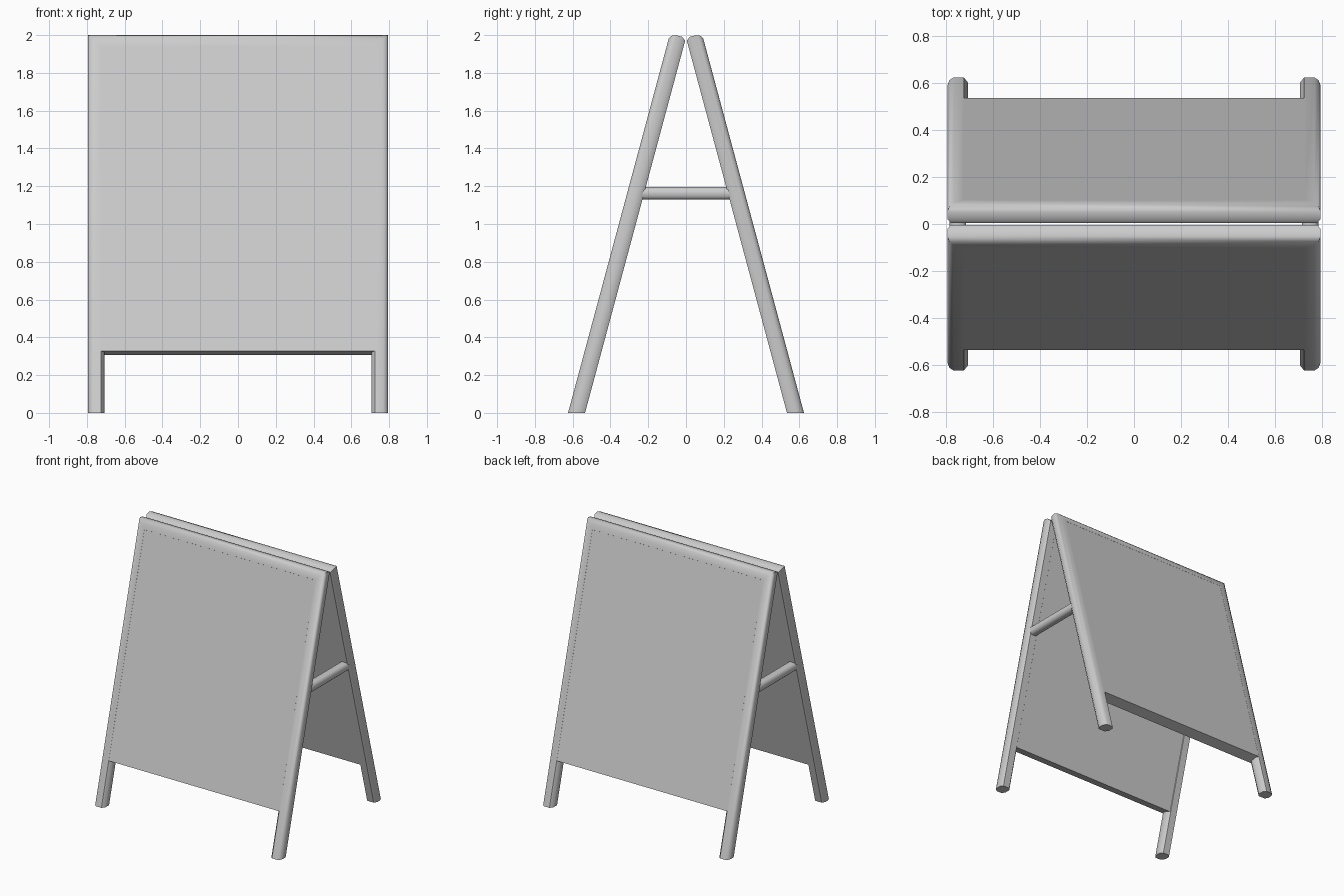
import bpy, bmesh, math

if "Cube" in bpy.data.objects:
    bpy.data.objects.remove(bpy.data.objects["Cube"])

TILT = math.atan(0.269)
SN, CS = math.sin(TILT), math.cos(TILT)
TOP_Y, TOP_Z = -0.054, 1.9535      # centre line of the top rail
HALF_X = 0.75                      # centre line of the legs

# tube cross-section: (outward from board centre, towards viewer)
TUBE = [(0.045, -0.022), (0.045, 0.010), (0.036, 0.032), (0.018, 0.0435),
        (-0.025, 0.0435), (-0.043, 0.022), (-0.043, -0.022),
        (-0.025, -0.0435), (0.030, -0.0435)]


def place(x, t, b, s):
    """Point on the leaning board: t down the slope, b out of its face; s=-1 is the back."""
    y = TOP_Y - t * SN - b * CS
    z = TOP_Z - t * CS + b * SN
    return (s * x, s * y, z)


def make(name, bm, angle=50):
    bmesh.ops.recalc_face_normals(bm, faces=bm.faces)
    me = bpy.data.meshes.new(name)
    bm.to_mesh(me)
    bm.free()
    ob = bpy.data.objects.new(name, me)
    bpy.context.collection.objects.link(ob)
    bpy.ops.object.select_all(action='DESELECT')
    ob.select_set(True)
    bpy.context.view_layer.objects.active = ob
    bpy.ops.object.shade_smooth_by_angle(angle=math.radians(angle))
    return ob


def skin(name, rings):
    bm = bmesh.new()
    loops = [[bm.verts.new(p) for p in r] for r in rings]
    n = len(loops[0])
    for a, b in zip(loops, loops[1:]):
        for i in range(n):
            j = (i + 1) % n
            bm.faces.new((a[i], a[j], b[j], b[i]))
    bm.faces.new(loops[0])
    bm.faces.new(loops[-1])
    return make(name, bm)


for side, s in (("front", 1), ("back", -1)):
    # legs and top rail as one mitred tube, feet cut level with the ground
    def foot(k):
        return [place(k * (HALF_X + a), (TOP_Z + b * SN) / CS, b, s) for a, b in TUBE]

    def corner(k):
        return [place(k * (HALF_X + a), -a, b, s) for a, b in TUBE]

    skin(side + "_frame", [foot(-1), corner(-1), corner(1), foot(1)])

    # thick board filling the frame
    end = 1.695
    skin(side + "_board", [[place(k * HALF_X, t, b, s) for t, b in
                            ((0, 0.043), (end, 0.043), (end, -0.040), (0, -0.040))]
                           for k in (-1, 1)])

# spreader bars between the front and back legs
BAR = [(0.035, -0.018), (0.035, 0.018), (0.018, 0.033), (-0.018, 0.033),
       (-0.035, 0.018), (-0.035, -0.018), (-0.018, -0.033), (0.018, -0.033)]
for side, k in (("left", -1), ("right", 1)):
    skin(side + "_spreader", [[(k * 0.75 + u, y, 1.162 + v) for u, v in BAR]
                              for y in (-0.25, 0.25)])
